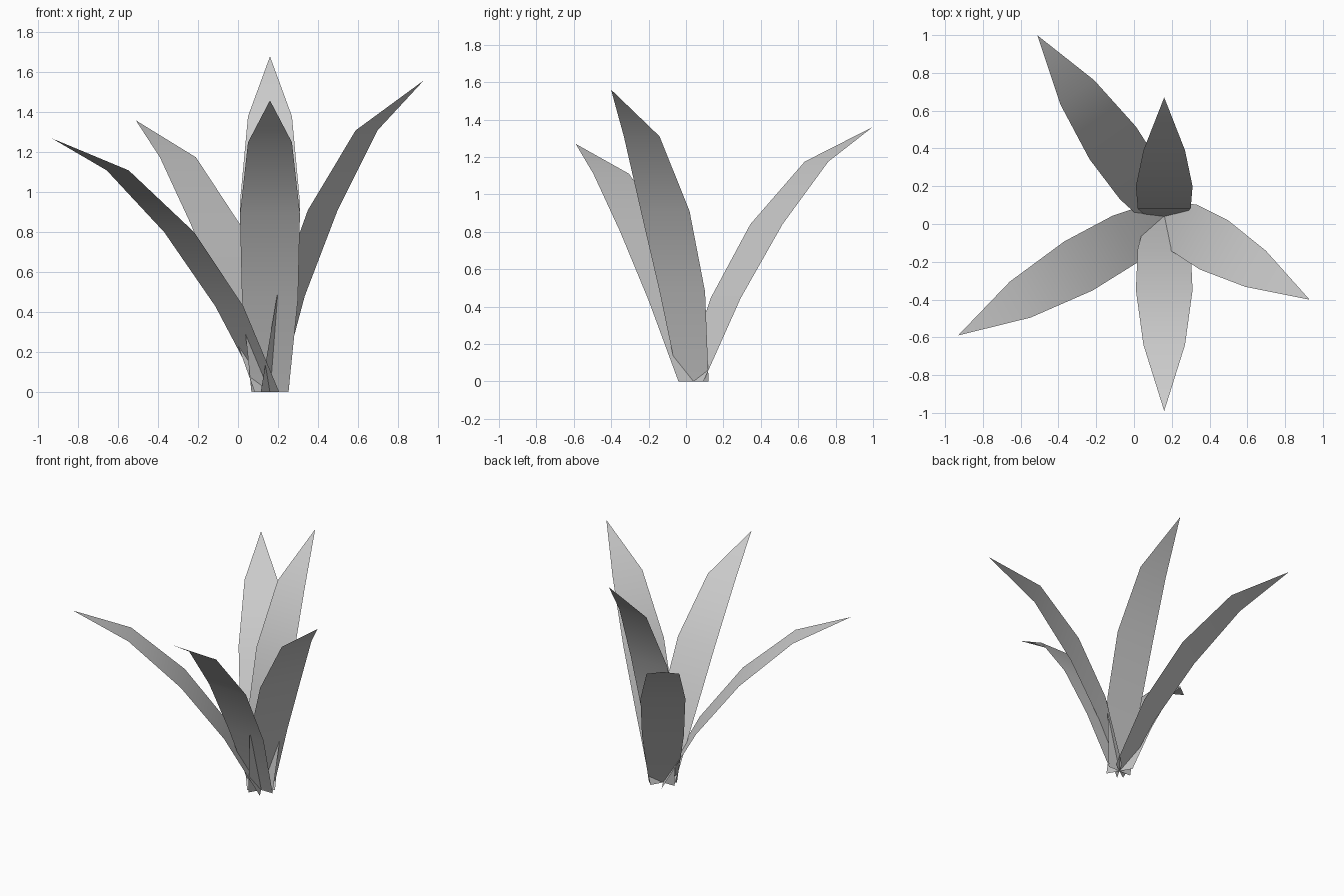
import bpy
from math import cos, sin, radians

if "Cube" in bpy.data.objects:
    bpy.data.objects.remove(bpy.data.objects["Cube"])

ROOT = (0.16, 0.04)                            # where all leaves meet
HALF_WIDTHS = (0.093, 0.14, 0.15, 0.11, 0.0)   # base to pointed tip


def leaf(name, azimuth, profile):
    """Thin blade following an outward (radius, height) profile."""
    a = radians(azimuth)
    out, side = (cos(a), sin(a)), (-sin(a), cos(a))
    verts, faces = [], []
    for (r, z), w in zip(profile, HALF_WIDTHS):
        for s in ((-w, w) if w else (0,)):
            verts.append((ROOT[0] + out[0] * r + side[0] * s,
                          ROOT[1] + out[1] * r + side[1] * s, z))
    for i in range(0, 6, 2):
        faces.append((i, i + 2, i + 3, i + 1))
    faces.append((6, 8, 7))
    mesh = bpy.data.meshes.new(name)
    mesh.from_pydata(verts, [], [f[::-1] for f in faces])
    mesh.polygons.foreach_set("use_smooth", [True] * len(faces))
    obj = bpy.data.objects.new(name, mesh)
    bpy.context.collection.objects.link(obj)


# Five leaves, from most upright to most drooping
leaf("leaf_back", 90,
     [(0, 0), (0.04, 0.49), (0.16, 0.95), (0.35, 1.38), (0.63, 1.68)])
leaf("leaf_right", -29.8,
     [(0, 0), (0.12, 0.48), (0.304, 0.91), (0.557, 1.31), (0.887, 1.56)])
leaf("leaf_front", 270,
     [(0, 0.005), (0.17, 0.465), (0.39, 0.89), (0.68, 1.25), (1.03, 1.46)])
leaf("leaf_back_left", 125,
     [(0, 0), (0.21, 0.445), (0.476, 0.84), (0.803, 1.175), (1.17, 1.36)])
leaf("leaf_front_left", 210,
     [(0, 0), (0.235, 0.43), (0.524, 0.80), (0.88, 1.11), (1.26, 1.27)])
